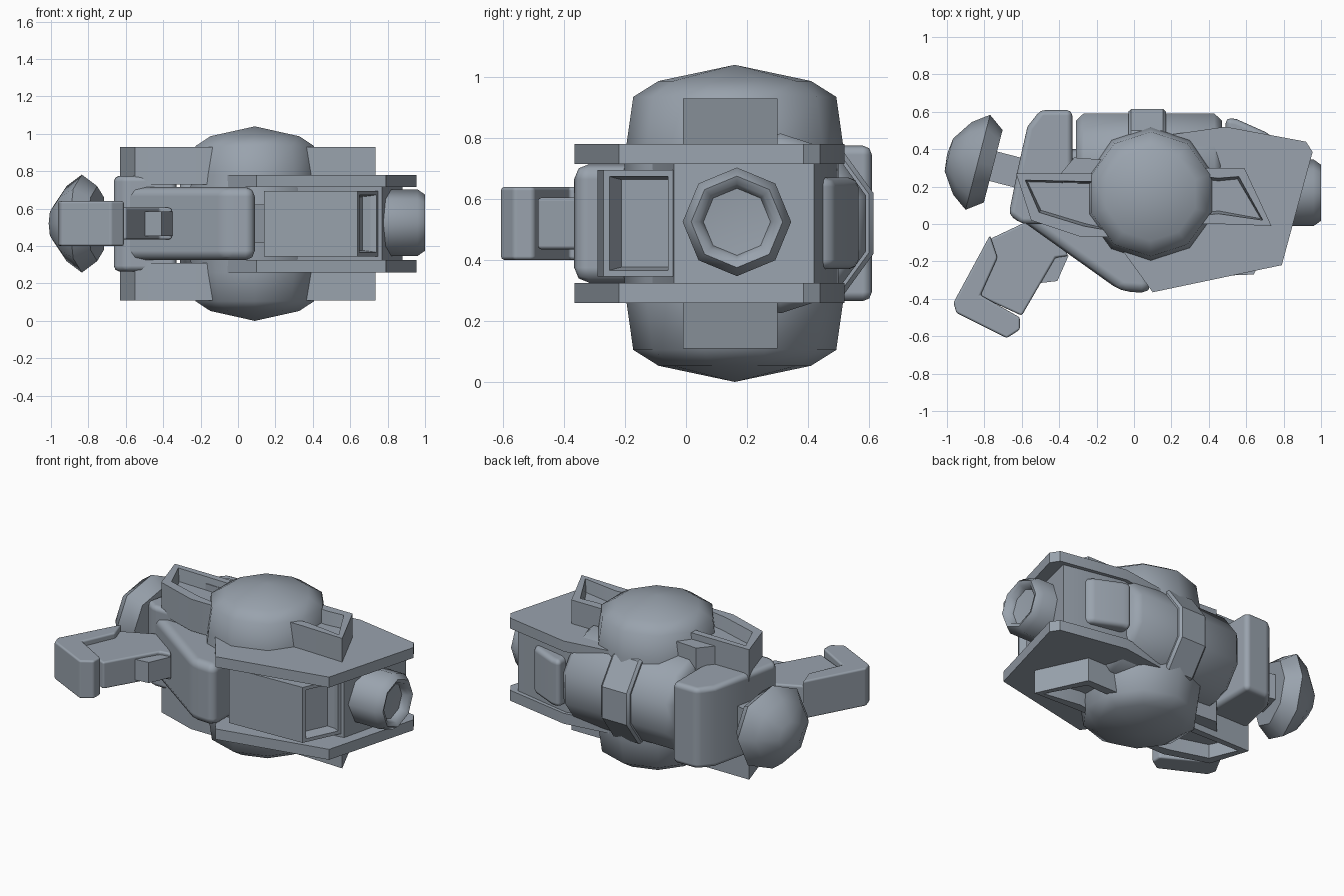
import bpy, bmesh, math
from mathutils import Vector, Matrix

default = bpy.data.objects.get("Cube")
if default:
    bpy.data.objects.remove(default, do_unlink=True)

MID = 0.52  # height of the horizontal symmetry plane

steel = bpy.data.materials.new("blue_grey_metal")
steel.use_nodes = True
COLOUR = (0.32, 0.365, 0.42, 1)
steel.diffuse_color = COLOUR
steel.node_tree.nodes["Principled BSDF"].inputs["Base Color"].default_value = COLOUR


def finish(name, bm, bevel=0, segments=2, angle=35):
    bmesh.ops.recalc_face_normals(bm, faces=bm.faces)
    mesh = bpy.data.meshes.new(name)
    bm.to_mesh(mesh)
    bm.free()
    ob = bpy.data.objects.new(name, mesh)
    bpy.context.collection.objects.link(ob)
    mesh.materials.append(steel)
    bpy.ops.object.select_all(action='DESELECT')
    ob.select_set(True)
    bpy.context.view_layer.objects.active = ob
    bpy.ops.object.shade_smooth_by_angle(angle=math.radians(angle))
    if bevel:
        mod = ob.modifiers.new("Bevel", 'BEVEL')
        mod.width, mod.segments = bevel, segments
        mod.limit_method = 'ANGLE'
        mod.harden_normals = True
    return ob


def prism(name, outline, half, bevel=0, z=MID, recess=None):
    """Extrude a plan outline to z +- half; recess = (direction, rim, depth)."""
    bm = bmesh.new()
    bottom = bm.faces.new([bm.verts.new((x, y, z - half)) for x, y in outline])
    out = bmesh.ops.extrude_face_region(bm, geom=[bottom])
    top = [v for v in out["geom"] if isinstance(v, bmesh.types.BMVert)]
    bmesh.ops.translate(bm, verts=top, vec=(0, 0, 2 * half))
    bmesh.ops.recalc_face_normals(bm, faces=bm.faces)
    if recess:
        direction, rim, depth = recess
        aim = Vector(direction)
        face = max(bm.faces, key=lambda f: f.normal.dot(aim))
        bmesh.ops.inset_individual(bm, faces=[face], thickness=rim)
        bmesh.ops.inset_individual(bm, faces=[face], thickness=0.015, depth=-depth)
    return finish(name, bm, bevel)


def lathe(name, profile, sides, origin, axis, start=90, angle=35):
    """Revolve (radius, height) points about an axis."""
    bm = bmesh.new()
    frame = Matrix.Translation(origin) @ Vector(axis).to_track_quat('Z', 'Y').to_matrix().to_4x4()
    rings = []
    for r, h in profile:
        ring = []
        for i in range(sides):
            a = math.radians(start) + math.tau * i / sides
            ring.append(bm.verts.new(frame @ Vector((r * math.cos(a), r * math.sin(a), h))))
        rings.append(ring)
    for low, high in zip(rings, rings[1:]):
        for i in range(sides):
            j = (i + 1) % sides
            bm.faces.new((low[i], low[j], high[j], high[i]))
    bmesh.ops.remove_doubles(bm, verts=bm.verts, dist=1e-5)
    return finish(name, bm, angle=angle)


# Central hull, bowed out towards the front
prism("front_hull", [(-0.66, 0.06), (-0.07, -0.36), (0.09, -0.37), (0.09, 0.4), (-0.5, 0.4)],
      0.195, 0.05)

# Recessed side core that carries the nozzle
prism("side_core", [(0.05, -0.2), (0.25, -0.12), (0.77, -0.04), (0.88, 0.42), (0.49, 0.5), (0.05, 0.4)],
      0.2)

# Front box with a recessed window at its outer end
prism("window_box", [(0.14, -0.29), (0.64, -0.27), (0.75, -0.04), (0.14, -0.04)],
      0.175, recess=((1, -0.4, 0), 0.03, 0.07))

# Rear block between the side plates
prism("rear_block", [(0.49, 0.3), (0.49, 0.57), (0.55, 0.56), (0.73, 0.48), (0.78, 0.3)], 0.15, 0.03)

# Left-hand rear pod
prism("rear_pod", [(-0.67, 0.05), (-0.6, 0.0), (-0.33, 0.0), (-0.33, 0.61), (-0.5, 0.61),
                   (-0.57, 0.52), (-0.62, 0.3)], 0.255, 0.03)

# Parts that repeat above and below the middle plane
for side, s in (("upper", 1), ("lower", -1)):
    prism(side + "_plate", [(-0.07, -0.13), (0.1, -0.365), (0.79, -0.22), (0.955, 0.385),
                            (0.92, 0.44), (0.49, 0.52), (0.0, 0.45)],
          0.033, z=MID + s * 0.228)
    lathe(side + "_dome", [(0.37, 0.1), (0.355, 0.26), (0.333, 0.415), (0.25, 0.467), (0, 0.52)],
          10, (0.09, 0.16, MID), (0, 0, s), angle=50)
    prism(side + "_left_fin", [(0.45, 0.3), (0.59, 0.3), (0.735, -0.01), (0.45, 0.0), (0.25, 0.0), (0.25, 0.3)],
          0.1, z=MID + s * 0.31, recess=((0, 0, s), 0.055, 0.08))
    prism(side + "_right_fin", [(-0.63, 0.27), (-0.15, 0.27), (-0.12, -0.07), (-0.28, -0.07), (-0.55, 0.02)],
          0.1, z=MID + s * 0.31, recess=((0, 0, s), 0.06, 0.08))
    prism(side + "_fin_shoulder", [(-0.4, 0.26), (-0.32, 0.355), (-0.1, 0.34), (-0.1, 0.22), (-0.38, 0.22)],
          0.08, z=MID + s * 0.29)

# Rear barrel with a raised band
R = 0.295
lathe("rear_barrel", [(0, -0.31), (R - 0.04, -0.31), (R, -0.27), (R, 0.43), (R - 0.04, 0.47), (0, 0.47)],
      10, (0, 0.31, MID), (1, 0, 0), angle=50)
B = R + 0.026
lathe("barrel_band", [(0, -0.03), (B - 0.015, -0.03), (B, -0.015), (B, 0.155), (B - 0.015, 0.17), (0, 0.17)],
      10, (0, 0.31, MID), (1, 0, 0))

# Side nozzle with a dished end
lathe("side_nozzle", [(0, 0.7), (0.178, 0.7), (0.178, 0.96), (0.15, 1.0), (0.125, 0.99), (0.11, 0.95), (0, 0.94)],
      8, (0, 0.167, 0.525), (1, 0, 0), angle=50)

# Round-headed knob on a square stem
KNOB = Vector((-0.835, 0.33, MID))
OUT = Vector((-0.968, 0.25, 0))
lathe("knob_head", [(0, -0.085), (0.2, -0.085), (0.262, 0), (0.2, 0.085), (0.09, 0.16), (0, 0.17)],
      8, KNOB, OUT, angle=50)
lathe("knob_stem", [(0, -0.4), (0.115, -0.4), (0.115, -0.05), (0, -0.05)],
      4, KNOB, OUT, start=45)

# Front arm: tapered body, wrap-around guard and small tip
prism("arm_body", [(-0.77, -0.08), (-0.6, 0.0), (-0.5, 0.05), (-0.35, -0.17), (-0.42, -0.18),
                   (-0.6, -0.49), (-0.84, -0.38)], 0.085, 0.012)
prism("arm_guard", [(-0.77, -0.06), (-0.73, -0.18), (-0.82, -0.38), (-0.61, -0.5), (-0.61, -0.565),
                    (-0.68, -0.61), (-0.95, -0.475), (-0.965, -0.42)], 0.12, 0.012)
prism("arm_tip", [(-0.5, -0.1), (-0.35, -0.17), (-0.41, -0.305), (-0.54, -0.32)], 0.065)
